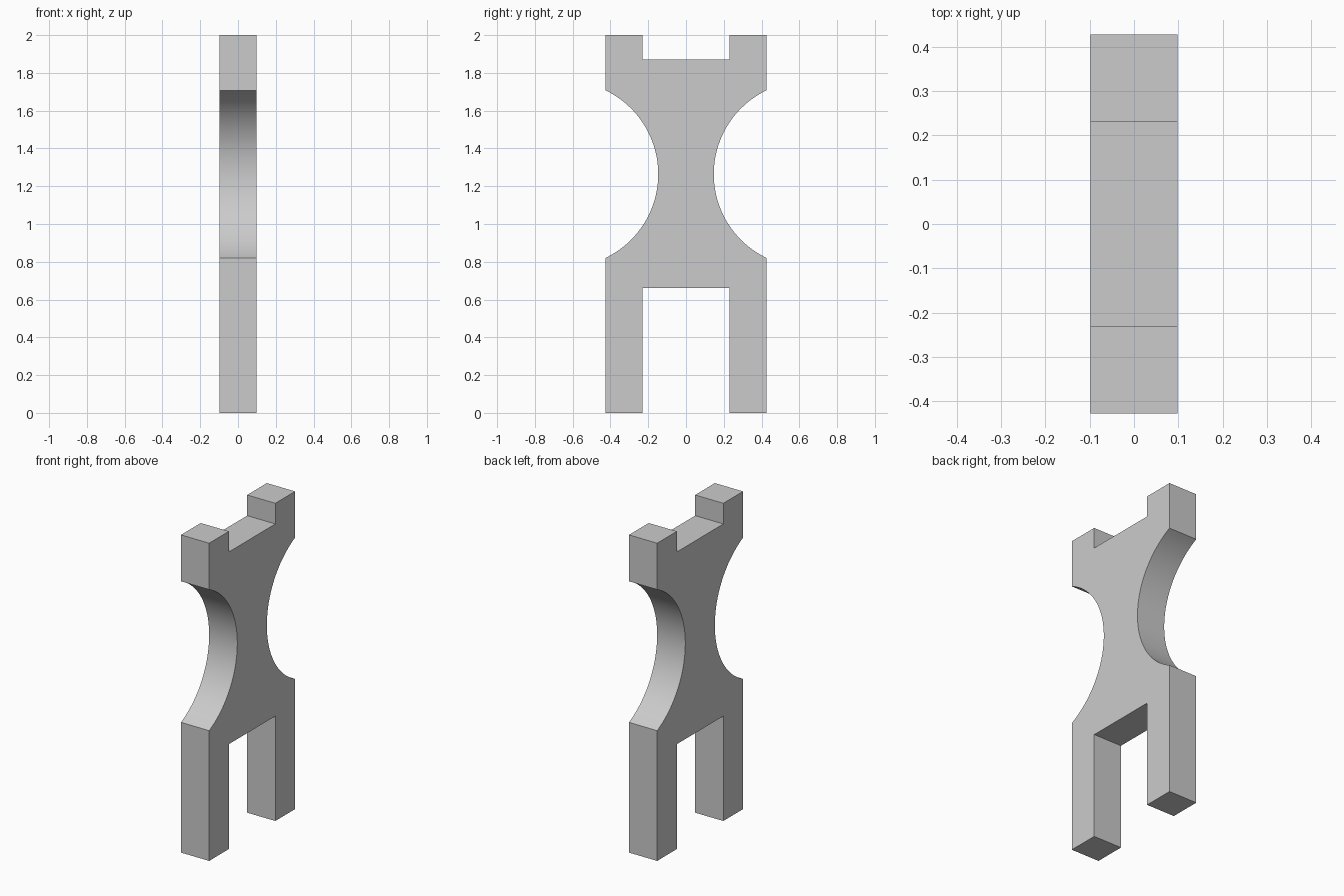
import bpy
import bmesh
from math import asin, cos, sin

old = bpy.data.objects.get("Cube")
if old:
    bpy.data.objects.remove(old, do_unlink=True)

HALF_THICK = 0.098
OUTER, INNER, WAIST = 0.427, 0.231, 0.147
NOTCH_LOW, NOTCH_HIGH, TOP = 0.66, 1.87, 2.0
ARC_LOW, ARC_HIGH = 0.82, 1.708
ARC_STEPS = 48

# Plain grey material
grey = bpy.data.materials.new("light_grey")
grey.use_nodes = True
colour = (0.6, 0.6, 0.6, 1.0)
grey.diffuse_color = colour
grey.node_tree.nodes["Principled BSDF"].inputs["Base Color"].default_value = colour

# Circular side cut through the two shoulders and the waist
half_chord = (ARC_HIGH - ARC_LOW) / 2
depth = OUTER - WAIST
radius = (half_chord ** 2 + depth ** 2) / (2 * depth)
centre_y, centre_z = WAIST + radius, (ARC_LOW + ARC_HIGH) / 2
sweep = asin(half_chord / radius)
arc = []
for i in range(ARC_STEPS + 1):
    a = sweep * (2 * i / ARC_STEPS - 1)
    arc.append((centre_y - radius * cos(a), centre_z + radius * sin(a)))

# Half profile from the lower notch round to the upper notch, then mirrored
half = [(INNER, NOTCH_LOW), (INNER, 0), (OUTER, 0), *arc,
        (OUTER, TOP), (INNER, TOP), (INNER, NOTCH_HIGH)]
profile = half + [(-y, z) for y, z in reversed(half)]

# Extrude the profile into the solid link plate
bm = bmesh.new()
face = bm.faces.new([bm.verts.new((-HALF_THICK, y, z)) for y, z in profile])
result = bmesh.ops.extrude_face_region(bm, geom=[face], use_keep_orig=True)
moved = [g for g in result["geom"] if isinstance(g, bmesh.types.BMVert)]
bmesh.ops.translate(bm, verts=moved, vec=(2 * HALF_THICK, 0, 0))
bmesh.ops.recalc_face_normals(bm, faces=bm.faces)
mesh = bpy.data.meshes.new("forked_plate")
bm.to_mesh(mesh)
bm.free()
mesh.materials.append(grey)

plate = bpy.data.objects.new("forked_plate", mesh)
bpy.context.collection.objects.link(plate)
bpy.ops.object.select_all(action="DESELECT")
plate.select_set(True)
bpy.context.view_layer.objects.active = plate
bpy.ops.object.shade_smooth_by_angle()
